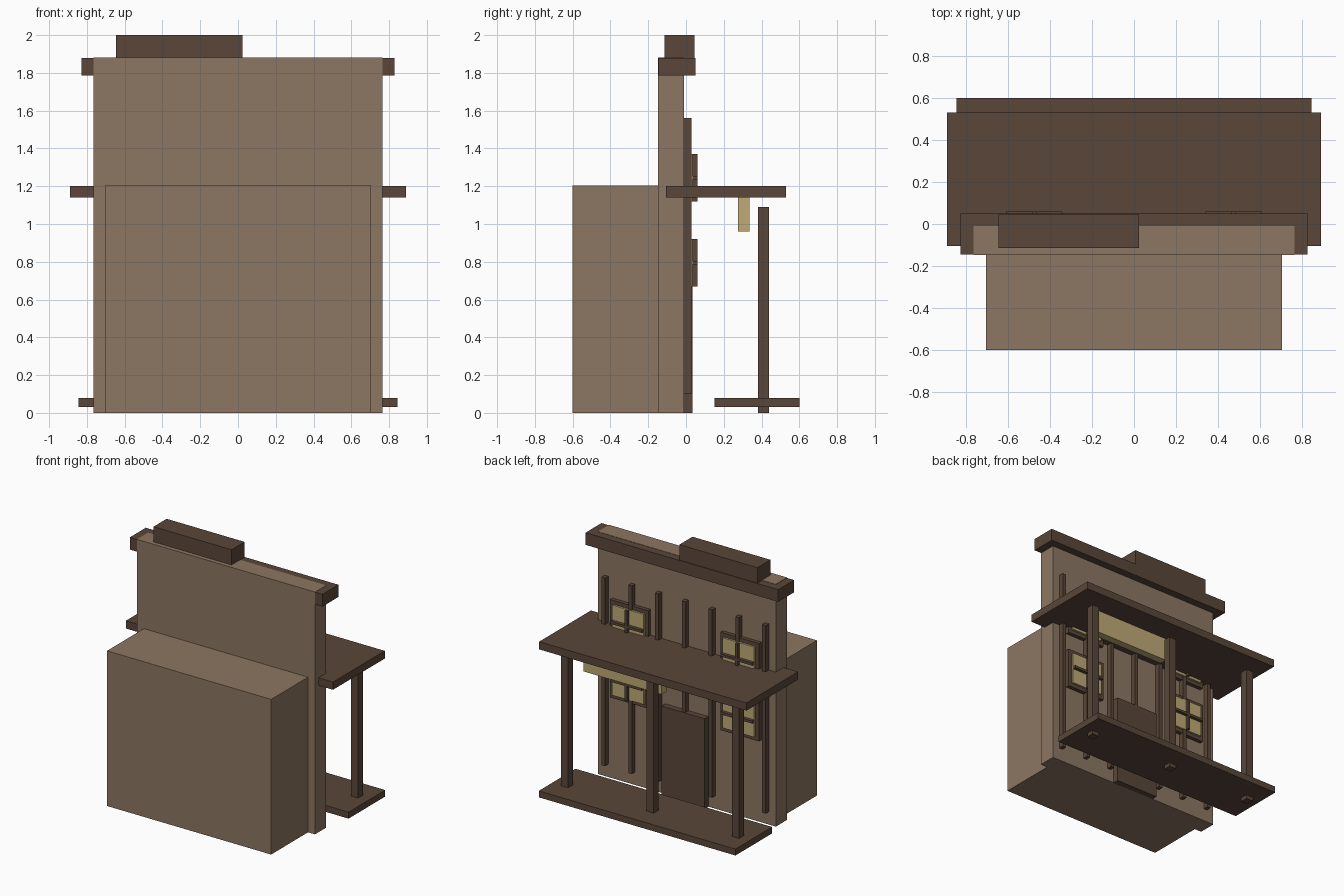
import bpy, bmesh

if "Cube" in bpy.data.objects:
    bpy.data.objects.remove(bpy.data.objects["Cube"])


def material(name, rgb):
    m = bpy.data.materials.new(name)
    m.use_nodes = True
    col = (*[(c / 255) ** 2.2 for c in rgb], 1)
    m.diffuse_color = col
    m.node_tree.nodes["Principled BSDF"].inputs["Base Color"].default_value = col
    return m


plank = material("weathered plank", (139, 118, 98))
timber = material("dark timber", (90, 72, 60))
cream = material("pale cream", (190, 169, 118))


def box(name, x, y, z, mat):
    """Box given as (low, high) ranges along each axis."""
    bm = bmesh.new()
    bmesh.ops.create_cube(bm, size=1)
    for v in bm.verts:
        for axis, (lo, hi) in enumerate((x, y, z)):
            v.co[axis] = lo if v.co[axis] < 0 else hi
    mesh = bpy.data.meshes.new(name)
    bm.to_mesh(mesh)
    bm.free()
    mesh.materials.append(mat)
    ob = bpy.data.objects.new(name, mesh)
    bpy.context.collection.objects.link(ob)
    return ob


def around(centre, size):
    return (centre - size / 2, centre + size / 2)


# Building and tall false facade
box("rear_building", around(0, 1.41), (-0.6, -0.14), (0, 1.205), plank)
box("facade_wall", around(0, 1.53), (-0.148, -0.01), (0, 1.882), plank)

# Cornice and roof sign
box("cornice", around(0, 1.655), (-0.145, 0.05), (1.785, 1.88), timber)
box("roof_sign", around(-0.31, 0.67), (-0.115, 0.045), (1.88, 2.0), timber)

# Porch: awning, deck, posts and hanging sign
box("awning", around(0, 1.78), (-0.105, 0.53), (1.14, 1.2), timber)
box("porch_deck", around(0, 1.69), (0.15, 0.6), (0.03, 0.08), timber)
for i in (-1, 0, 1):
    box("porch_post", around(i * 0.735, 0.06), around(0.41, 0.06), (0, 1.09), timber)
box("hanging_sign", around(0.31, 0.67), (0.275, 0.335), (0.96, 1.14), cream)

# Vertical battens on the facade
for i in range(-3, 4):
    box("batten", around(i * 0.23, 0.03), (-0.01, 0.03), (0.1, 1.56), timber)

# Door
box("door", around(0, 0.37), (-0.015, 0.035), (0, 0.7), timber)


# Windows: frame, pane and crossed glazing bars
def window(x, z):
    box("window_frame", around(x, 0.33), (-0.015, 0.02), around(z, 0.31), timber)
    box("window_pane", around(x, 0.27), (0, 0.035), around(z, 0.25), cream)
    box("window_upright", around(x, 0.02), (0.03, 0.06), around(z, 0.25), timber)
    box("window_crossbar", around(x, 0.27), (0.03, 0.06), around(z, 0.02), timber)


for side in (-1, 1):
    for height in (0.795, 1.245):
        window(side * 0.475, height)
